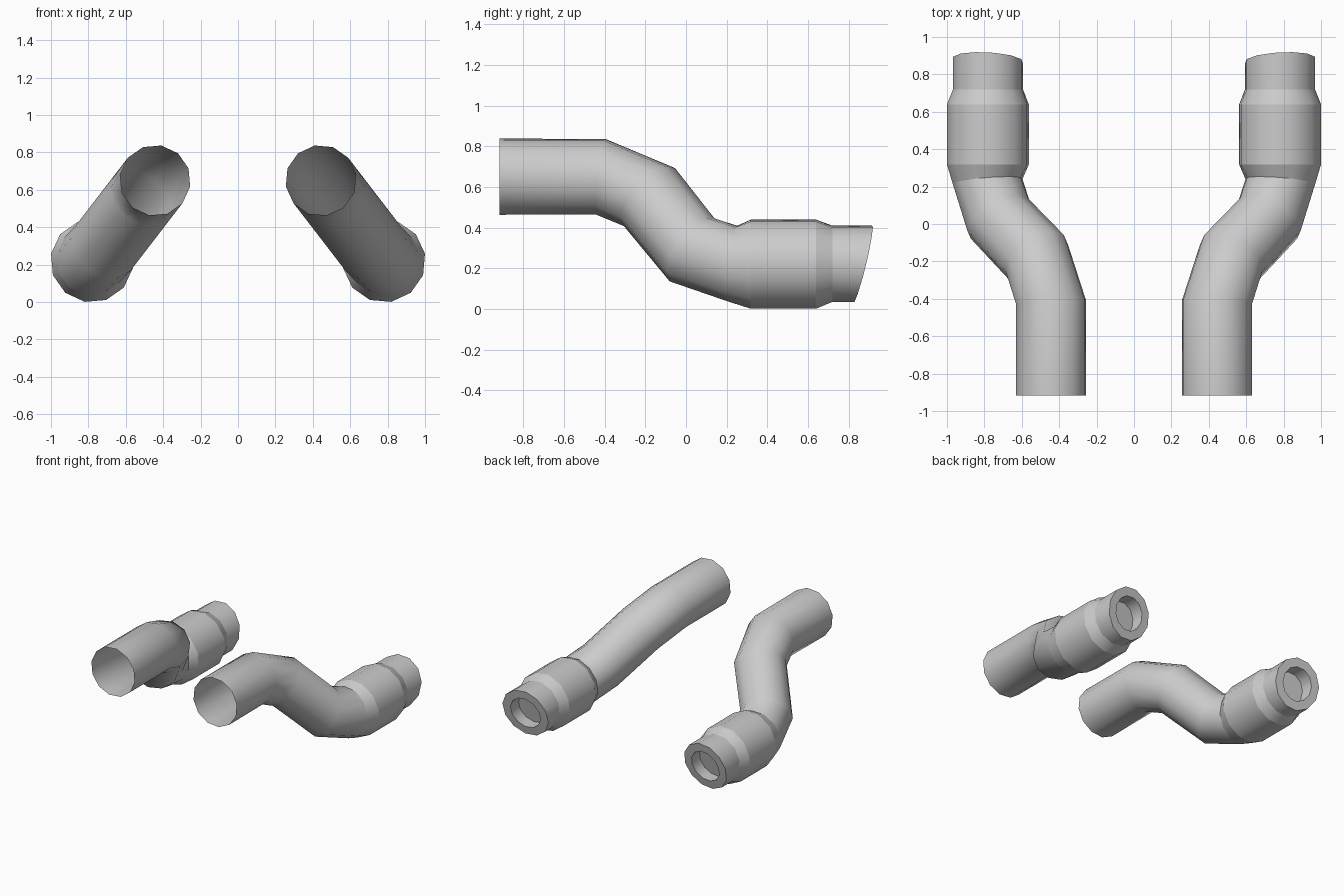
import bpy, bmesh, math
from mathutils import Vector

if "Cube" in bpy.data.objects:
    bpy.data.objects.remove(bpy.data.objects["Cube"])

SIDES = 12
metal = bpy.data.materials.new("grey metal")
metal.diffuse_color = (0.6, 0.6, 0.6, 1)
metal.use_nodes = True
metal.node_tree.nodes["Principled BSDF"].inputs["Base Color"].default_value = metal.diffuse_color


def ring(center, tangent, r):
    """Twelve points around the centre, facing along the tangent."""
    rot = Vector((0, 1, 0)).rotation_difference(Vector(tangent))
    pts = []
    for i in range(SIDES):
        a = math.radians(10 + 30 * i)
        pts.append(Vector(center) + rot @ Vector((r * math.cos(a), 0, r * math.sin(a))))
    return pts


def slanted(r, back=0.0):
    """Ring on the slanted, slightly curved tailpipe cut."""
    pts = ring((0.781, 0, 0.222), (0, 1, 0), r)
    for p in pts:
        s, sx = (p.z - 0.222) / 0.187, (p.x - 0.781) / 0.187
        p.y = 0.876 + 0.045 * s - 0.004 * s * s + 0.01 * sx - back
    return pts


def skin(name, rings, sharp=(), cap=False):
    """Skin a list of rings, smooth around, with hard edges at chosen rings."""
    bm = bmesh.new()
    loops = [[bm.verts.new(p) for p in pts] for pts in rings]
    for a, b in zip(loops, loops[1:]):
        for i in range(SIDES):
            j = (i + 1) % SIDES
            bm.faces.new((a[i], b[i], b[j], a[j])).smooth = True
    if cap:
        bm.faces.new(loops[-1][::-1])
    for k in sharp:
        for i in range(SIDES):
            e = bm.edges.get((loops[k][i], loops[k][(i + 1) % SIDES]))
            if e:
                e.smooth = False
    me = bpy.data.meshes.new(name)
    bm.to_mesh(me)
    bm.free()
    me.materials.append(metal)
    ob = bpy.data.objects.new(name, me)
    bpy.context.collection.objects.link(ob)
    ob.modifiers.new("mirror", "MIRROR").use_mirror_merge = False
    return ob


# bent pipe, open at the front
joint = ring((0.783, 0.228, 0.223), (0.08, 1, -0.11), 0.19)
skin("bent_pipe", [
    ring((0.443, -0.917, 0.65), (0, 1, 0), 0.19),
    ring((0.443, -0.42, 0.65), (0.08, 1, -0.11), 0.19),
    ring((0.52, -0.18, 0.55), (0.72, 1, -0.895), 0.19),
    ring((0.72, 0.03, 0.29), (0.56, 1, -0.69), 0.19),
    joint,
])

# muffler with tapered shoulders, slanted tailpipe and recessed outlet
Y = (0, 1, 0)
skin("muffler_and_tailpipe", [
    joint,
    ring((0.781, 0.318, 0.22), Y, 0.222),
    ring((0.781, 0.64, 0.22), Y, 0.222),
    ring((0.781, 0.72, 0.222), Y, 0.19),
    slanted(0.19),
    slanted(0.124),
    slanted(0.124, 0.1),
], sharp=range(1, 7), cap=True)
